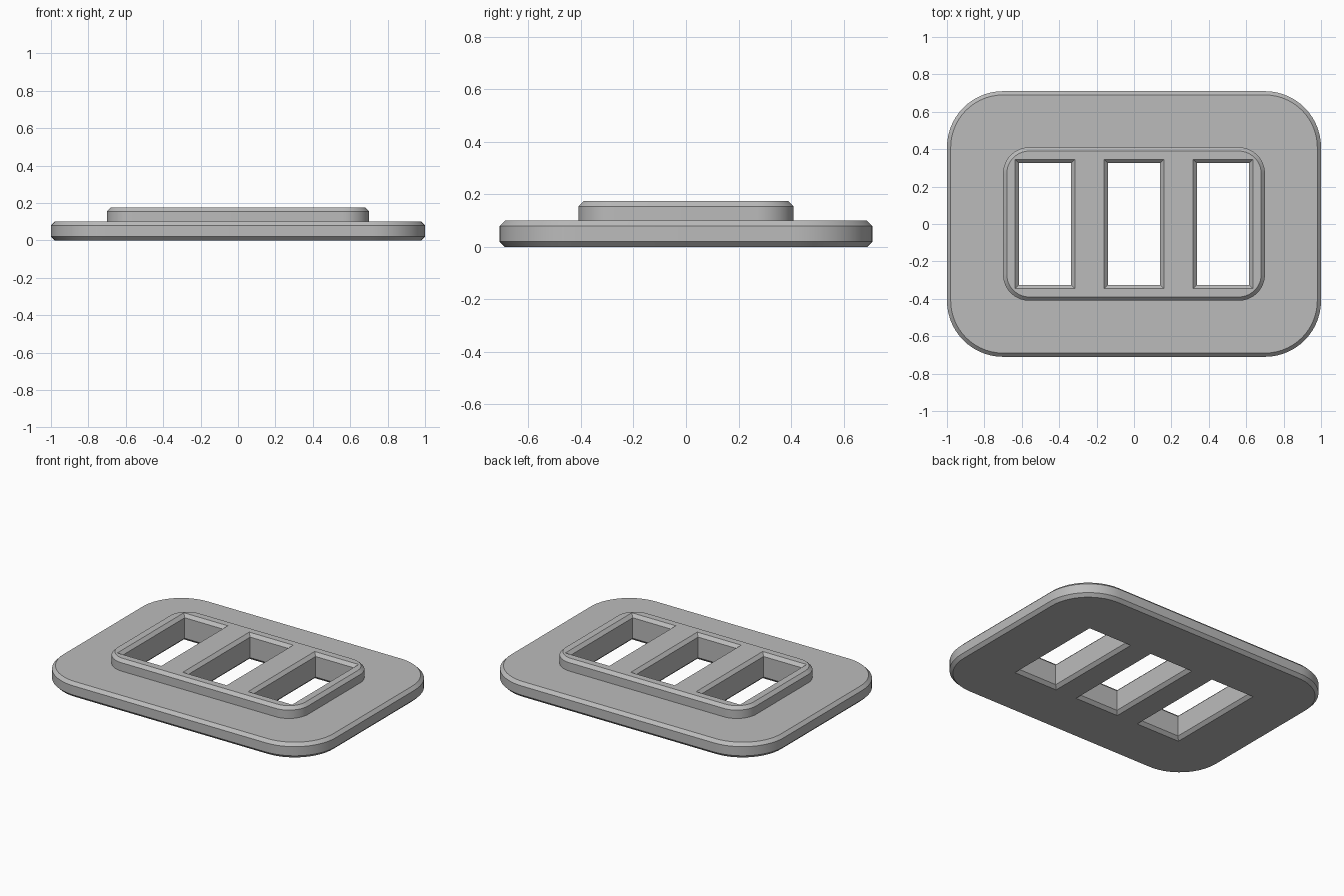
import bpy, bmesh
from math import sin, cos, pi, radians

cube = bpy.data.objects.get("Cube")
if cube:
    bpy.data.objects.remove(cube)

grey = bpy.data.materials.new("plain grey")
grey.use_nodes = True
GREY = (0.5, 0.5, 0.5, 1)
grey.diffuse_color = GREY
grey.node_tree.nodes["Principled BSDF"].inputs["Base Color"].default_value = GREY

CHAMFER = 0.02
PLATE_TOP, FRAME_TOP = 0.1, 0.175


def rounded_outline(hx, hy, radius, steps=14):
    """Counter-clockwise rounded rectangle; radius 0 gives sharp corners."""
    if radius <= 0:
        return [(hx, hy), (-hx, hy), (-hx, -hy), (hx, -hy)]
    points = []
    for quarter, (sx, sy) in enumerate([(1, 1), (-1, 1), (-1, -1), (1, -1)]):
        for i in range(steps + 1):
            a = (quarter + i / steps) * pi / 2
            points.append((sx * (hx - radius) + radius * cos(a),
                           sy * (hy - radius) + radius * sin(a)))
    return points


def loft(name, sections, x=0.0):
    """Closed solid through a stack of (half x, half y, radius, z) outlines."""
    bm = bmesh.new()
    rings = [[bm.verts.new((px + x, py, z)) for px, py in rounded_outline(hx, hy, r)]
             for hx, hy, r, z in sections]
    n = len(rings[0])
    for low, high in zip(rings, rings[1:]):
        for i in range(n):
            j = (i + 1) % n
            bm.faces.new((low[i], low[j], high[j], high[i]))
    bm.faces.new(rings[0][::-1])
    bm.faces.new(rings[-1])
    mesh = bpy.data.meshes.new(name)
    bm.to_mesh(mesh)
    bm.free()
    obj = bpy.data.objects.new(name, mesh)
    bpy.context.collection.objects.link(obj)
    return obj


def section(size, inset, z):
    hx, hy, r = size
    return (hx - inset, hy - inset, r - inset, z)


# Wide base plate stepping up to the raised centre frame, all rims chamfered
plate = (1.0, 0.71, 0.3)
frame = (0.7, 0.41, 0.14)
body = loft("wall_plate", [
    section(plate, CHAMFER, 0),
    section(plate, 0, CHAMFER),
    section(plate, 0, PLATE_TOP - CHAMFER),
    section(plate, CHAMFER, PLATE_TOP),
    section(frame, 0, PLATE_TOP),
    section(frame, 0, FRAME_TOP - CHAMFER),
    section(frame, CHAMFER, FRAME_TOP),
])
body.data.materials.append(grey)

# Three rectangular openings, flared at both ends
hole = (0.14, 0.326, 0)
over = 0.01
flare = CHAMFER + over
cutters = []
for x in (-0.476, 0, 0.476):
    cutter = loft("opening_cutter", [
        (hole[0] + flare, hole[1] + flare, 0, -over),
        (*hole, CHAMFER),
        (*hole, FRAME_TOP - CHAMFER),
        (hole[0] + flare, hole[1] + flare, 0, FRAME_TOP + over),
    ], x)
    cutter.data.materials.append(grey)
    cutter.hide_render = True
    cutters.append(cutter)
    mod = body.modifiers.new("opening", 'BOOLEAN')
    mod.operation = 'DIFFERENCE'
    mod.solver = 'EXACT'
    mod.object = cutter

# Apply the cuts and discard the cutters
bpy.ops.object.select_all(action='DESELECT')
body.select_set(True)
bpy.context.view_layer.objects.active = body
for mod in list(body.modifiers):
    bpy.ops.object.modifier_apply(modifier=mod.name)
for cutter in cutters:
    bpy.data.objects.remove(cutter)

bpy.ops.object.shade_smooth_by_angle(angle=radians(25))
